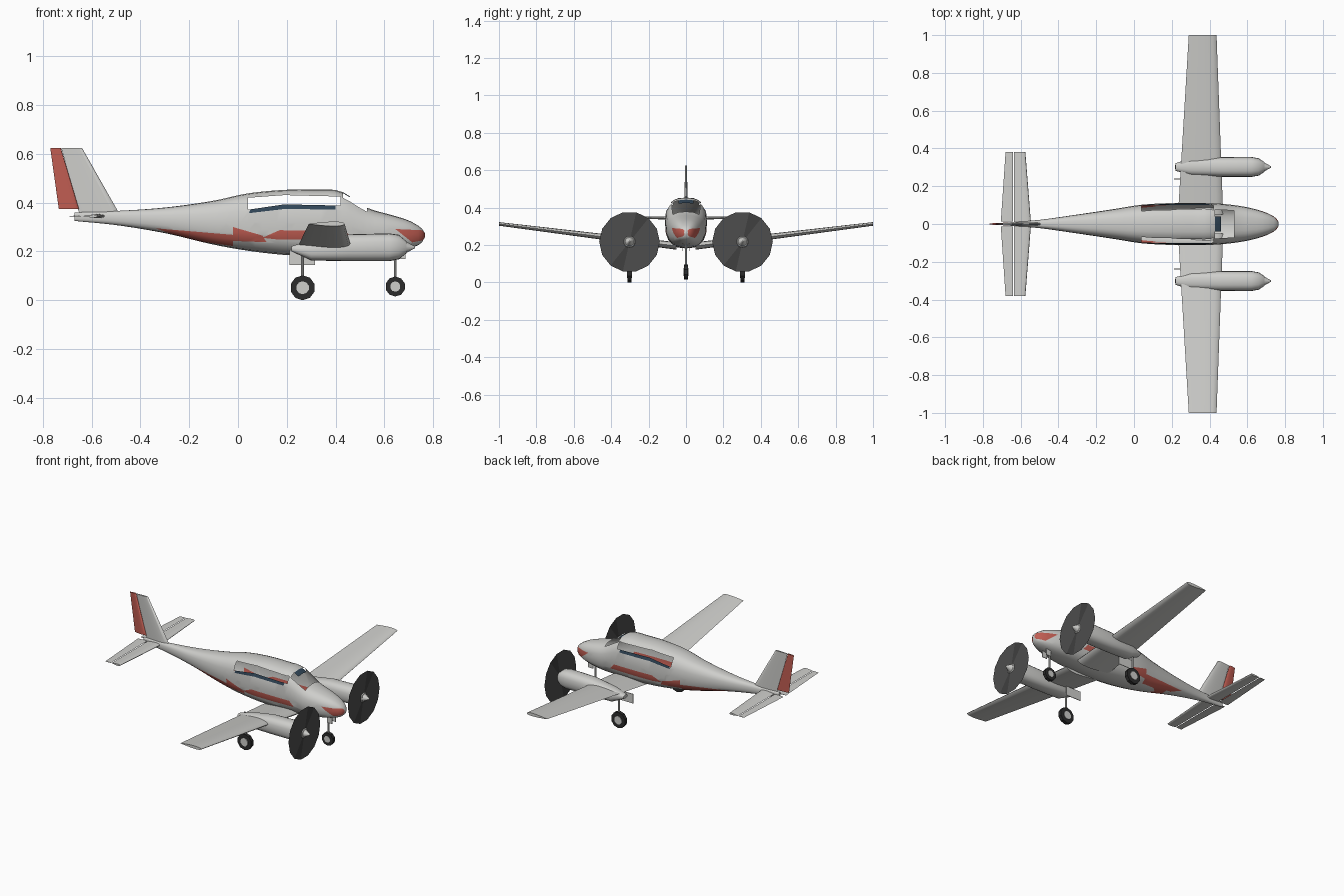
import bpy, bmesh, math
from mathutils import Matrix, Vector

cube = bpy.data.objects.get("Cube")
if cube:
    bpy.data.objects.remove(cube, do_unlink=True)


def material(name, r, g, b):
    m = bpy.data.materials.new(name)
    m.use_nodes = True
    m.diffuse_color = (r, g, b, 1)
    m.node_tree.nodes["Principled BSDF"].inputs["Base Color"].default_value = (r, g, b, 1)
    return m


WHITE = material("pale grey paint", 0.62, 0.62, 0.6)
RED = material("red paint", 0.53, 0.11, 0.085)
GLASS = material("dark blue glass", 0.03, 0.06, 0.095)
PROP = material("propeller grey", 0.075, 0.075, 0.075)
BLADE = material("propeller dark grey", 0.05, 0.05, 0.05)
TYRE = material("tyre black", 0.025, 0.025, 0.025)


def finish(name, bm, mats, angle=35):
    bmesh.ops.recalc_face_normals(bm, faces=bm.faces)
    mesh = bpy.data.meshes.new(name)
    bm.to_mesh(mesh)
    bm.free()
    for m in mats:
        mesh.materials.append(m)
    mesh.shade_smooth()
    mesh.set_sharp_from_angle(angle=math.radians(angle))
    ob = bpy.data.objects.new(name, mesh)
    bpy.context.collection.objects.link(ob)


def loft(rings):
    """Skin a list of closed rings and cap both ends."""
    bm = bmesh.new()
    rows = [[bm.verts.new(p) for p in ring] for ring in rings]
    n = len(rows[0])
    for a, b in zip(rows, rows[1:]):
        for i in range(n):
            j = (i + 1) % n
            bm.faces.new((a[i], a[j], b[j], b[i]))
    bm.faces.new(rows[0])
    bm.faces.new(rows[-1])
    return bm


def body_ring(x, low, top, half, degrees, y=0.0, power=2.6):
    """Rounded-box cross-section across x."""
    mid, h, e = (low + top) / 2, (top - low) / 2, 2 / power
    ring = []
    for d in degrees:
        c, s = math.cos(math.radians(d)), math.sin(math.radians(d))
        ring.append((x, y + half * math.copysign(abs(c) ** e, c),
                     mid + h * math.copysign(abs(s) ** e, s)))
    return ring


def sample(table, x):
    """Smooth interpolation of table rows keyed by x."""
    i = max(k for k in range(len(table) - 1) if table[k][0] <= x + 1e-6)
    p0, p1, p2 = table[max(i - 1, 0)], table[i], table[i + 1]
    p3 = table[min(i + 2, len(table) - 1)]
    dx = p2[0] - p1[0]
    t = (x - p1[0]) / dx
    out = []
    for k in (1, 2, 3):
        m1 = (p2[k] - p0[k]) / (p2[0] - p0[0]) * dx
        m2 = (p3[k] - p1[k]) / (p3[0] - p1[0]) * dx
        out.append((2*t**3 - 3*t**2 + 1) * p1[k] + (t**3 - 2*t**2 + t) * m1
                   + (3*t**2 - 2*t**3) * p2[k] + (t**3 - t**2) * m2)
    return out


# Fuselage: x, underside, top, half width
HULL = [(-0.67, 0.325, 0.36, 0.008), (-0.5, 0.308, 0.366, 0.022), (-0.3, 0.275, 0.38, 0.05),
        (-0.1, 0.228, 0.408, 0.08), (0.04, 0.203, 0.438, 0.102), (0.2, 0.185, 0.453, 0.111),
        (0.32, 0.182, 0.453, 0.112), (0.42, 0.184, 0.447, 0.11), (0.53, 0.19, 0.379, 0.1),
        (0.62, 0.198, 0.352, 0.084), (0.7, 0.212, 0.327, 0.06), (0.75, 0.232, 0.298, 0.033),
        (0.766, 0.258, 0.276, 0.01)]
KEYS = [-0.67, 0.04, 0.43, 0.46, 0.53, 0.74, 0.755, 0.766]
stations = [KEYS[0]]
for a, b in zip(KEYS, KEYS[1:]):
    count = max(1, round((b - a) / 0.03))
    stations += [a + (b - a) * k / count for k in range(1, count + 1)]
right = [-72, -54, -36, -18, 0, 18, 36, 51, 62, 74]
degrees = [-90] + right + [90] + [180 - d for d in reversed(right)]
hull = loft([body_ring(x, *sample(HULL, x), degrees) for x in stations])

# Painted and open areas in side elevation: convex (x, z) outlines, clockwise
OPEN = 9
AREAS = [
    (1, [(-0.34, 0.295), (-0.02, 0.268), (-0.02, 0.222), (-0.2, 0.247)]),
    (1, [(-0.02, 0.3), (0.1, 0.265), (0.117, 0.238), (-0.02, 0.243)]),
    (1, [(0.1, 0.256), (0.17, 0.287), (0.44, 0.285), (0.47, 0.25), (0.17, 0.248)]),
    (1, [(0.645, 0.292), (0.77, 0.286), (0.77, 0.248), (0.715, 0.237)]),
    (2, [(0.045, 0.357), (0.05, 0.372), (0.19, 0.393), (0.19, 0.374)]),
    (2, [(0.19, 0.393), (0.4, 0.389), (0.4, 0.372), (0.19, 0.374)]),
    (OPEN, [(0.04, 0.371), (0.04, 0.42), (0.19, 0.431), (0.19, 0.393)]),
    (OPEN, [(0.19, 0.393), (0.19, 0.431), (0.42, 0.425), (0.42, 0.388)]),
]
holes = []
for kind, outline in AREAS:
    xs, zs = [p[0] for p in outline], [p[1] for p in outline]
    sides = [(Vector((a[0], 0, a[1])), Vector((a[1] - b[1], 0, b[0] - a[0])))
             for a, b in zip(outline, outline[1:] + outline[:1])]

    def nearby():
        """Faces overlapping the outline's bounds."""
        return [f for f in hull.faces
                if max(v.co.x for v in f.verts) > min(xs) and min(v.co.x for v in f.verts) < max(xs)
                and max(v.co.z for v in f.verts) > min(zs) and min(v.co.z for v in f.verts) < max(zs)]

    for point, normal in sides:
        faces = nearby()
        geom = faces + list({e for f in faces for e in f.edges}) + list({v for f in faces for v in f.verts})
        bmesh.ops.bisect_plane(hull, geom=geom, dist=1e-5, plane_co=point, plane_no=normal)
    for f in nearby():
        c = f.calc_center_median()
        if all((c - point).dot(normal) < 0 for point, normal in sides):
            if kind == OPEN:
                holes.append(f)
            elif abs(c.y) > 0.012:
                f.material_index = kind
    bmesh.ops.delete(hull, geom=holes, context="FACES")
    holes.clear()

# Windscreen opening with a narrow glass panel at its top
for f in hull.faces:
    c = f.calc_center_median()
    if 0.43 < c.x < 0.53:
        low, top, half = sample(HULL, c.x)
        if c.z > low + (top - low) * 0.9:
            if c.x < 0.46 and abs(c.y) < 0.03:
                f.material_index = 2
            else:
                holes.append(f)
bmesh.ops.delete(hull, geom=holes, context="FACES")
finish("fuselage", hull, [WHITE, RED, GLASS])


def foil_ring(rear, front, thick, place):
    """Wing section; place maps (x, offset) to a point."""
    ring = []
    for k in range(16):
        a = 2 * math.pi * k / 16
        c = (1 + math.cos(a)) / 2
        ring.append(place(rear + (front - rear) * c, thick / 2 * math.sin(a) * (0.25 + 0.9 * c)))
    return ring


def surface(name, mat, ends):
    """Flying surface from (rear, front, thickness, y, z) ends."""
    finish(name, loft([foil_ring(r, f, t, lambda x, o, y=y, z=z: (x, y, z + o))
                       for r, f, t, y, z in ends]), [mat], 80)


def upright(name, mat, ends):
    finish(name, loft([foil_ring(r, f, t, lambda x, o, z=z: (x, o, z))
                       for r, f, t, z in ends]), [mat], 80)


def cylinder(name, mat, centre, axis, r1, r2, depth, sides):
    bm = bmesh.new()
    spin = Vector((0, 0, 1)).rotation_difference(Vector(axis)).to_matrix().to_4x4()
    bmesh.ops.create_cone(bm, cap_ends=True, segments=sides, radius1=r1, radius2=r2,
                          depth=depth, matrix=Matrix.Translation(centre) @ spin)
    finish(name, bm, [mat])


def box(name, mat, centre, size):
    bm = bmesh.new()
    bmesh.ops.create_cube(bm, size=1, matrix=Matrix.Translation(centre) @ Matrix.Diagonal((*size, 1)))
    finish(name, bm, [mat])


def landing_wheel(name, x, y, z, r, strut_top):
    cylinder(name + "_tyre", TYRE, (x, y, z), (0, 1, 0), r, r, 0.022, 10)
    cylinder(name + "_hub", WHITE, (x, y, z), (0, 1, 0), r * 0.52, r * 0.52, 0.028, 10)
    cylinder(name + "_strut", WHITE, (x, y, (z + strut_top) / 2), (0, 0, 1),
             0.006, 0.006, strut_top - z, 8)


NACELLE = [(0.22, 0.2, 0.222, 0.02), (0.3, 0.163, 0.245, 0.045), (0.45, 0.16, 0.27, 0.052),
           (0.62, 0.16, 0.274, 0.053), (0.66, 0.168, 0.268, 0.046), (0.69, 0.192, 0.242, 0.026)]

for s, side in ((1, "left"), (-1, "right")):
    # Wing and tailplane
    surface(side + "_wing", WHITE, [(0.233, 0.472, 0.05, 0.05 * s, 0.195),
                                    (0.29, 0.437, 0.024, s, 0.313)])
    surface(side + "_tailplane", WHITE, [(-0.636, -0.545, 0.02, 0, 0.345),
                                         (-0.636, -0.575, 0.014, 0.38 * s, 0.345)])
    surface(side + "_elevator", WHITE, [(-0.705, -0.641, 0.004, 0.012 * s, 0.345),
                                        (-0.68, -0.641, 0.003, 0.38 * s, 0.345)])
    # Engine, spinner and spinning propeller
    y = 0.302 * s
    finish(side + "_nacelle", loft([body_ring(*row, range(0, 360, 18), y) for row in NACELLE]), [WHITE])
    cylinder(side + "_spinner", WHITE, (0.705, y, 0.217), (1, 0, 0), 0.026, 0.004, 0.04, 12)
    disc = bmesh.new()
    turn = Matrix.Translation((0.685, y, 0.217)) @ Matrix.Rotation(math.pi / 2, 4, "Y")
    bmesh.ops.create_circle(disc, cap_ends=True, cap_tris=True, segments=14, radius=0.162, matrix=turn)
    disc.faces.ensure_lookup_table()
    for i in (2, 9):
        disc.faces[i].material_index = 1
    finish(side + "_propeller", disc, [PROP, BLADE])
    # Main gear
    landing_wheel(side + "_main", 0.265, y, 0.051, 0.051, 0.2)
    box(side + "_gear_door", WHITE, (0.263, 0.238 * s, 0.175), (0.105, 0.004, 0.06))
    box(side + "_nose_gear_door", WHITE, (0.668, 0.018 * s, 0.188), (0.036, 0.004, 0.04))

# Fin and rudder
upright("fin", WHITE, [(-0.65, -0.485, 0.022, 0.352), (-0.725, -0.64, 0.014, 0.625)])
upright("rudder", RED, [(-0.735, -0.652, 0.018, 0.375), (-0.77, -0.727, 0.012, 0.625)])

# Nose gear
landing_wheel("nose", 0.645, 0, 0.056, 0.041, 0.22)
